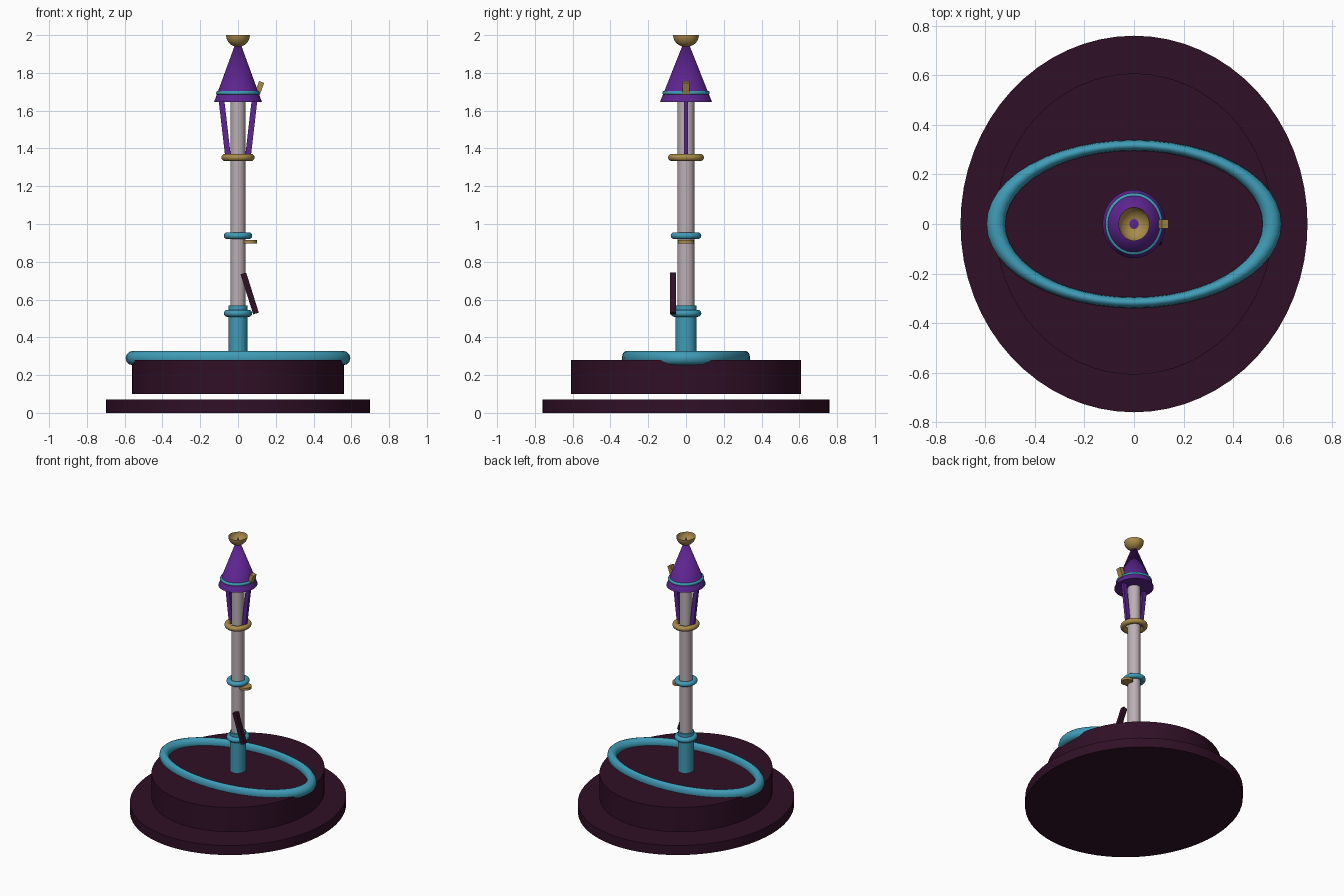
import bpy, bmesh, math
from mathutils import Vector

if "Cube" in bpy.data.objects:
    bpy.data.objects.remove(bpy.data.objects["Cube"])

YS = 1.085  # round parts are slightly deeper than wide


def material(name, rgb):
    m = bpy.data.materials.new(name)
    m.diffuse_color = (*rgb, 1)
    m.use_nodes = True
    m.node_tree.nodes["Principled BSDF"].inputs["Base Color"].default_value = m.diffuse_color
    return m


PLUM = material("dark plum", (0.030, 0.005, 0.020))
TEAL = material("teal", (0.05, 0.33, 0.47))
VIOLET = material("violet", (0.11, 0.018, 0.28))
GOLD = material("gold", (0.40, 0.26, 0.07))
PALE = material("pale grey", (0.50, 0.43, 0.46))


def finish(name, mat, scale=(1, 1, 1), smooth=True):
    o = bpy.context.object
    o.name = name
    o.scale = scale
    o.data.materials.append(mat)
    if smooth:
        bpy.ops.object.shade_smooth_by_angle(angle=math.radians(35))
    return o


def cone(name, mat, r1, r2, z0, z1, sides=48, x=0, ys=YS):
    bpy.ops.mesh.primitive_cone_add(vertices=sides, radius1=r1, radius2=r2, depth=z1 - z0,
                                    location=(x, 0, (z0 + z1) / 2))
    return finish(name, mat, (1, ys, 1))


def ring(name, mat, outer, tube, z, ys=YS):
    bpy.ops.mesh.primitive_torus_add(major_radius=outer - tube, minor_radius=tube,
                                     major_segments=48, minor_segments=12, location=(0, 0, z))
    return finish(name, mat, (1, ys, 1))


def box(name, mat, loc, size, tilt):
    bpy.ops.mesh.primitive_cube_add(size=1, location=loc, rotation=(0, tilt, 0))
    return finish(name, mat, size, False)


# stepped base with oval ring on top
cone("lower_base", PLUM, 0.70, 0.70, 0.0, 0.07, 64)
cone("upper_base", PLUM, 0.56, 0.56, 0.10, 0.28, 64)
ring("base_ring", TEAL, 0.595, 0.038, 0.29, 0.57)

# post with sleeve and collars
cone("post", PALE, 0.041, 0.041, 0.28, 1.66, 32)
cone("sleeve", TEAL, 0.051, 0.051, 0.28, 0.568, 32)
ring("sleeve_collar", TEAL, 0.075, 0.019, 0.527)
ring("middle_collar", TEAL, 0.075, 0.018, 0.938)
ring("upper_collar", GOLD, 0.088, 0.019, 1.352)

# small side disc and leaning rod
cone("side_disc", GOLD, 0.039, 0.039, 0.898, 0.916, 24, 0.062)
box("leaning_rod", PLUM, (0.062, -0.069, 0.632), (0.031, 0.032, 0.222), -math.radians(17.5))

# two slanted struts under the roof
for side, s in (("left", -1), ("right", 1)):
    a, b = Vector((s * 0.052, 0, 1.35)), Vector((s * 0.088, 0, 1.66))
    d = b - a
    box(side + "_strut", VIOLET, (a + b) / 2, (0.03, 0.021, d.length), math.atan2(d.x, d.z))

# roof, band and tag
cone("roof", VIOLET, 0.127, 0.0, 1.645, 1.992)
ring("roof_band", TEAL, 0.116, 0.011, 1.694)
box("roof_tag", GOLD, (0.114, 0, 1.721), (0.028, 0.037, 0.065), math.radians(20))

# open bowl finial: lower half of a sphere
bpy.ops.mesh.primitive_uv_sphere_add(segments=32, ring_count=16, radius=0.063, location=(0, 0, 2.0))
bowl = finish("bowl_finial", GOLD, (1, YS, 1))
bm = bmesh.new()
bm.from_mesh(bowl.data)
bmesh.ops.delete(bm, geom=[v for v in bm.verts if v.co.z > 0.001], context='VERTS')
bm.to_mesh(bowl.data)
bm.free()
